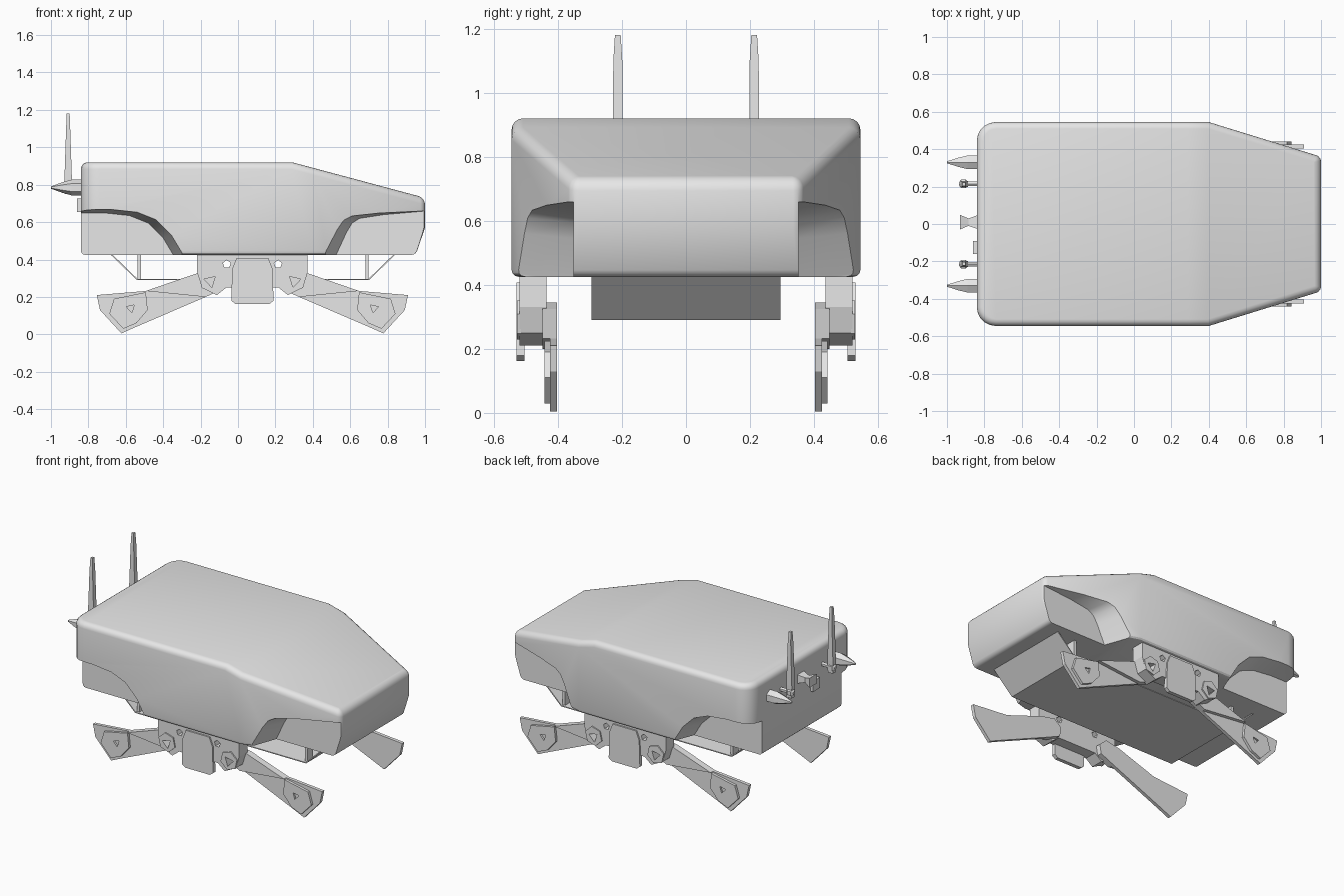
import bpy, bmesh, math
from mathutils import Vector

cube = bpy.data.objects.get("Cube")
if cube:
    bpy.data.objects.remove(cube, do_unlink=True)

grey = bpy.data.materials.new("light grey")
grey.use_nodes = True
grey.diffuse_color = (0.8, 0.8, 0.8, 1)
grey.node_tree.nodes["Principled BSDF"].inputs["Base Color"].default_value = (0.8, 0.8, 0.8, 1)


def finish(name, bm):
    bmesh.ops.recalc_face_normals(bm, faces=bm.faces[:])
    mesh = bpy.data.meshes.new(name)
    bm.to_mesh(mesh)
    bm.free()
    mesh.materials.append(grey)
    ob = bpy.data.objects.new(name, mesh)
    bpy.context.collection.objects.link(ob)
    return ob


def loft_mesh(rings):
    """Closed solid through rings of equal point count."""
    bm = bmesh.new()
    loops = [[bm.verts.new(p) for p in ring] for ring in rings]
    n = len(loops[0])
    for a, b in zip(loops, loops[1:]):
        for i in range(n):
            j = (i + 1) % n
            bm.faces.new((a[i], a[j], b[j], b[i]))
    bm.faces.new(loops[0])
    bm.faces.new(loops[-1])
    return bm


def loft(name, rings):
    return finish(name, loft_mesh(rings))


def prism(name, pts, y0, y1):
    return loft(name, [[(x, y, z) for x, z in pts] for y in (y0, y1)])


def box(name, lo, hi):
    return prism(name, [(lo[0], lo[2]), (hi[0], lo[2]), (hi[0], hi[2]), (lo[0], hi[2])], lo[1], hi[1])


def turned(name, profile, y, z, sides, squash=1):
    """Solid turned about an axis along x; profile holds (x, radius)."""
    angles = [math.tau * (i + 0.5) / sides for i in range(sides)]
    return loft(name, [[(x, y + r * math.cos(a), z + squash * r * math.sin(a)) for a in angles]
                       for x, r in profile])


def cut(ob, cutters):
    for c in cutters:
        c.hide_render = True
        mod = ob.modifiers.new("cut", 'BOOLEAN')
        mod.operation, mod.solver, mod.object = 'DIFFERENCE', 'EXACT', c
        bpy.context.view_layer.objects.active = ob
        bpy.ops.object.modifier_apply(modifier=mod.name)
        bpy.data.objects.remove(c, do_unlink=True)


def smooth(ob, degrees):
    bpy.ops.object.select_all(action='DESELECT')
    ob.select_set(True)
    bpy.context.view_layer.objects.active = ob
    bpy.ops.object.shade_smooth_by_angle(angle=math.radians(degrees))


# Hull: side profile, tapered nose, rounded edges
W = 0.545
side = [(-0.84, 0.425), (-0.84, 0.92), (0.29, 0.92), (1.0, 0.73), (1.0, 0.57), (0.95, 0.425)]
bm = loft_mesh([[(x, y, z) for x, z in side] for y in (-W, W)])
bmesh.ops.bisect_plane(bm, geom=bm.verts[:] + bm.edges[:] + bm.faces[:],
                       plane_co=(0.4, 0, 0), plane_no=(1, 0, 0))
for v in bm.verts:
    if v.co.x > 0.4:
        v.co.y *= 1 - (v.co.x - 0.4) / 0.6 * 0.34
bmesh.ops.recalc_face_normals(bm, faces=bm.faces[:])


def round_edges(rule, size, segments):
    edges = [e for e in bm.edges if len(e.link_faces) == 2 and e.calc_face_angle() > 0.5
             and rule(e.verts[0].co, e.verts[1].co)]
    bmesh.ops.bevel(bm, geom=edges, offset=size, segments=segments, profile=0.5,
                    affect='EDGES', clamp_overlap=True)


round_edges(lambda a, b: a.x < -0.8 and b.x < -0.8 and abs(a.z - b.z) > 0.3, 0.1, 5)
round_edges(lambda a, b: a.x > 0.9 and b.x > 0.9 and abs(a.z - b.z) > 0.1, 0.025, 3)
round_edges(lambda a, b: min(a.z, b.z) > 0.7, 0.05, 4)
round_edges(lambda a, b: max(a.z, b.z) < 0.43, 0.022, 3)
hull = finish("hull", bm)

# Wheel-arch style recesses at the four corners
front_arch = [(0.43, 0.38), (0.44, 0.44), (0.5, 0.57), (0.53, 0.62), (0.57, 0.645),
              (0.7, 0.665), (1.1, 0.7), (1.1, 0.38)]
rear_arch = [(-0.25, 0.38), (-0.28, 0.44), (-0.34, 0.54), (-0.42, 0.62), (-0.52, 0.66),
             (-0.66, 0.675), (-1.0, 0.675), (-1.0, 0.38)]
arches = []
for s in (-1, 1):
    for pts, wall, shift in ((front_arch, 0.352, 0.08), (rear_arch, 0.41, -0.06)):
        inner = [(x + shift, s * wall, z - 0.025) for x, z in pts]
        outer = [(x, s * 0.6, z) for x, z in pts]
        arches.append(loft("arch_cutter", [inner, outer]))
cut(hull, arches)
smooth(hull, 28)

# Belly tray: bent thin sheet carried on short posts
tray = [(-0.68, 0.425), (-0.54, 0.29), (0.7, 0.29), (0.84, 0.425)]
tray += [(0.83, 0.425), (0.697, 0.296), (-0.537, 0.296), (-0.67, 0.425)]
prism("belly_tray", tray, -0.295, 0.295)
for x in (-0.527, 0.69):
    for s in (-1, 1):
        box("tray_post", (x - 0.009, s * 0.25 - 0.03, 0.292), (x + 0.009, s * 0.25 + 0.03, 0.43))

# Suspension on both sides: bracket, cover plate, bosses and legs
C = 0.077
half_bracket = [(0.295, 0.43), (0.295, 0.33), (0.27, 0.25), (0.19, 0.21), (0.14, 0.25), (0.1, 0.25)]
half_cover = [(0.085, 0.408), (0.108, 0.35), (0.113, 0.18), (0.09, 0.162)]
leg = [(0.15, 0.3), (0.2, 0.345), (0.3, 0.325), (0.57, 0.232), (0.832, 0.21), (0.815, 0.13),
       (0.7, 0.005), (0.645, 0.03), (0.25, 0.2), (0.16, 0.24)]
foot = [(0.57, 0.225), (0.74, 0.19), (0.765, 0.11), (0.69, 0.03), (0.62, 0.06), (0.56, 0.13)]


def both(half):
    return [(C + x, z) for x, z in half] + [(C - x, z) for x, z in reversed(half)]


def one(pts, m):
    return [(C + m * x, z) for x, z in pts]


def ngon(x, z, r, sides, turn=0.3):
    return [(x + r * math.cos(math.tau * i / sides + turn), z + r * math.sin(math.tau * i / sides + turn))
            for i in range(sides)]


for s, label in ((-1, "front"), (1, "back")):
    bracket = prism(label + "_bracket", both(half_bracket), s * 0.435, s * 0.52)
    holes = []
    for m in (-1, 1):
        holes.append(prism("hole_cutter", one(ngon(0.137, 0.375, 0.022, 5), m), s * 0.3, s * 0.6))
        holes.append(prism("hole_cutter", one(ngon(0.225, 0.285, 0.035, 3), m), s * 0.45, s * 0.6))
    cut(bracket, holes)
    prism(label + "_cover_plate", both(half_cover), s * 0.505, s * 0.53)
    for m, end in ((-1, "rear"), (1, "nose")):
        boss = prism(label + "_" + end + "_boss", one(ngon(0.225, 0.29, 0.062, 6), m), s * 0.515, s * 0.528)
        cut(boss, [prism("hole_cutter", one(ngon(0.225, 0.285, 0.035, 3), m), s * 0.4, s * 0.6)])
        prism(label + "_" + end + "_leg", one(leg, m), s * 0.403, s * 0.425)
        prism(label + "_" + end + "_leg_root", one(leg[:4] + leg[-2:], m), s * 0.42, s * 0.448)
        pad = prism(label + "_" + end + "_foot_pad", one(foot, m), s * 0.424, s * 0.442)
        cut(pad, [prism("hole_cutter", one(ngon(0.65, 0.14, 0.025, 3), m), s * 0.43, s * 0.5)])

# Tail fittings: pointed lamps, antennas, centre socket and small box
for s in (-1, 1):
    turned("tail_lamp", [(-0.82, 0.042), (-0.89, 0.042), (-0.94, 0.028), (-1.0, 0.006)],
           s * 0.33, 0.785, 6)
    turned("antenna_mount", [(-0.82, 0.014), (-0.89, 0.014), (-0.9, 0.026), (-0.925, 0.026), (-0.935, 0.01)],
           s * 0.215, 0.785, 6)
    rings = []
    for z, wx, wy in ((0.75, 0.018, 0.014), (0.83, 0.02, 0.016), (1.1, 0.011, 0.014), (1.18, 0.008, 0.009)):
        rings.append([(-0.908 + a * wx, s * 0.213 + b * wy, z)
                      for a, b in ((-1, -1), (1, -1), (1, 1), (-1, 1))])
    loft("antenna", rings)
turned("tail_socket", [(-0.83, 0.055), (-0.885, 0.028), (-0.93, 0.055)], 0.01, 0.785, 4, 0.8)
box("tail_box", (-0.86, -0.16, 0.655), (-0.83, -0.09, 0.725))
